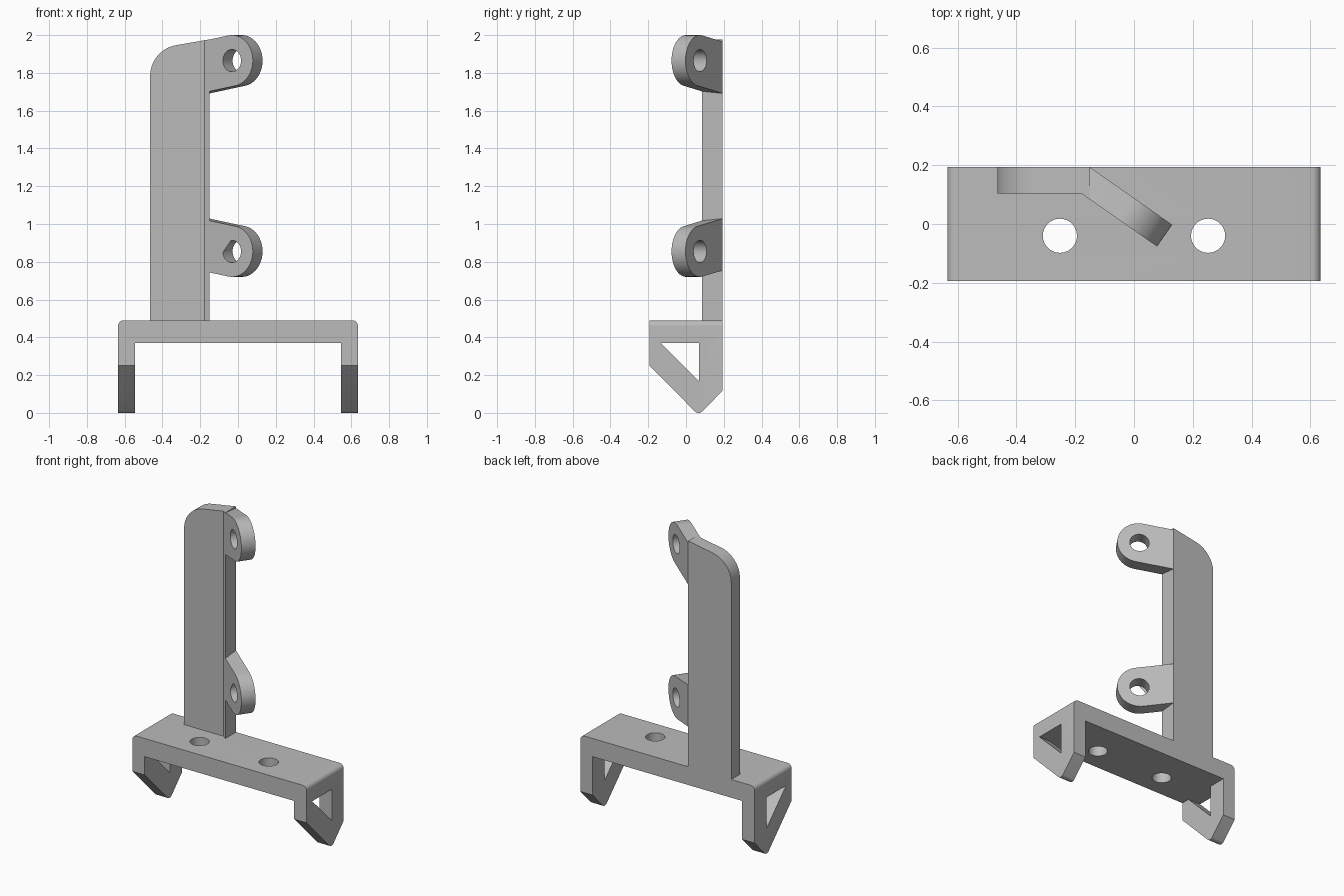
import bpy
import bmesh
from math import cos, sin, tan, radians, pi
from mathutils import Matrix, Vector

default = bpy.data.objects.get("Cube")
if default:
    bpy.data.objects.remove(default, do_unlink=True)

# Material
grey = bpy.data.materials.new("mid_grey")
grey.use_nodes = True
COLOR = (0.5, 0.5, 0.5, 1)
grey.diffuse_color = COLOR
grey.node_tree.nodes["Principled BSDF"].inputs["Base Color"].default_value = COLOR

# Main dimensions
HALF_W, HALF_D = 0.635, 0.193
DECK_TOP, DECK_BOTTOM = 0.49, 0.37
THICK = 0.09
FRONT_Y = HALF_D - THICK
BEND_X, EDGE_X = -0.178, -0.15
BEND = radians(35)
SLOPE = radians(10)


def arc(cx, cy, r, start, end, steps=16):
    return [(cx + r * cos(radians(start + (end - start) * i / steps)),
             cy + r * sin(radians(start + (end - start) * i / steps)))
            for i in range(steps + 1)]


def circle(cx, cy, r):
    return arc(cx, cy, r, 0, 360, 48)[:-1]


def prism(name, loops, depth):
    """Extrude closed loops (outline, then holes) evenly about the local xy plane."""
    curve = bpy.data.curves.new(name, "CURVE")
    curve.dimensions = "2D"
    curve.fill_mode = "BOTH"
    curve.extrude = depth / 2
    for loop in loops:
        spline = curve.splines.new("POLY")
        spline.points.add(len(loop) - 1)
        for point, (u, v) in zip(spline.points, loop):
            point.co = (u, v, 0, 1)
        spline.use_cyclic_u = True
    temp = bpy.data.objects.new(name + "_curve", curve)
    bpy.context.collection.objects.link(temp)
    bpy.context.view_layer.update()
    mesh = bpy.data.meshes.new_from_object(
        temp.evaluated_get(bpy.context.evaluated_depsgraph_get()))
    bpy.data.objects.remove(temp, do_unlink=True)
    bm = bmesh.new()
    bm.from_mesh(mesh)
    bmesh.ops.remove_doubles(bm, verts=bm.verts, dist=1e-5)
    bmesh.ops.recalc_face_normals(bm, faces=bm.faces)
    bm.to_mesh(mesh)
    bm.free()
    mesh.materials.clear()
    mesh.materials.append(grey)
    obj = bpy.data.objects.new(name, mesh)
    bpy.context.collection.objects.link(obj)
    return obj


def place(obj, u_axis, v_axis, origin=(0, 0, 0)):
    u, v = Vector(u_axis), Vector(v_axis)
    rot = Matrix((u, v, u.cross(v))).transposed().to_4x4()
    obj.data.transform(Matrix.Translation(origin) @ rot)
    return obj


def combine(obj, tool, operation):
    """Apply a boolean and discard the tool object."""
    tool.hide_render = True
    mod = obj.modifiers.new(operation, "BOOLEAN")
    mod.operation, mod.object, mod.solver = operation, tool, "EXACT"
    bpy.context.view_layer.update()
    mesh = bpy.data.meshes.new_from_object(
        obj.evaluated_get(bpy.context.evaluated_depsgraph_get()))
    obj.modifiers.clear()
    obj.data = mesh
    bpy.data.objects.remove(tool, do_unlink=True)


def finish(obj):
    bpy.ops.object.select_all(action="DESELECT")
    obj.select_set(True)
    bpy.context.view_layer.objects.active = obj
    bpy.ops.object.shade_smooth_by_angle(angle=radians(30))


X, Y, Z = (1, 0, 0), (0, 1, 0), (0, 0, 1)

# Base: channel section trimmed to the hooked side profile
R = 0.03
INNER = HALF_W - THICK
channel = (arc(HALF_W - R, DECK_TOP - R, R, 0, 90, 8)
           + arc(R - HALF_W, DECK_TOP - R, R, 90, 180, 8)
           + [(-HALF_W, -0.1), (-INNER, -0.1), (-INNER, DECK_BOTTOM),
              (INNER, DECK_BOTTOM), (INNER, -0.1), (HALF_W, -0.1)])
base = place(prism("base_channel", [channel], 2 * HALF_D), X, Z)

side = ([(-HALF_D, 0.6), (-HALF_D, 0.25)]
        + arc(0.067, R, R, 225, 315, 8)
        + [(HALF_D, 0.117), (HALF_D, 0.6)])
window = [(-0.135, DECK_BOTTOM), (0.07, 0.165), (0.07, DECK_BOTTOM)]
combine(base, place(prism("side_profile", [side, window], 2), Y, Z), "INTERSECT")

for x in (-0.252, 0.252):
    drill = prism("screw_hole", [circle(x, -0.04, 0.058)], 2)
    combine(base, drill, "DIFFERENCE")
finish(base)

# Upright: bent plan section trimmed to the rounded front outline
LEFT = -0.465
edge_y = FRONT_Y - (EDGE_X - BEND_X) * tan(BEND)
plan = [(LEFT, HALF_D), (LEFT, FRONT_Y), (BEND_X, FRONT_Y),
        (EDGE_X, edge_y), (EDGE_X, HALF_D)]
upright = prism("upright", [plan], 6)
front = ([(LEFT, DECK_TOP), (0, DECK_TOP), (0, 1.972 - BEND_X * tan(SLOPE))]
         + arc(LEFT + 0.165, 1.784, 0.165, 100, 180))
combine(upright, place(prism("front_outline", [front], 2), X, Z), "INTERSECT")
finish(upright)

# Ears: rounded angled tabs with a pin hole, butted to the upright's edge
EAR_R, EAR_U = 0.135, 0.178
along = Vector((cos(BEND), -sin(BEND), 0))
ahead = Vector((-sin(BEND), -cos(BEND), 0))
front_u = (EDGE_X - BEND_X) / cos(BEND)
back_u = front_u - THICK * tan(BEND)


def ear(name, z, tilt):
    t = tan(tilt)
    half = EAR_R / cos(tilt)
    drop = t * (back_u - EAR_U)
    deg = tilt * 180 / pi
    outline = ([(back_u, half + drop), (back_u, -half + drop)]
               + arc(EAR_U, 0, EAR_R, deg - 90, deg + 90, 32))
    obj = prism(name, [outline, circle(EAR_U, 0, 0.059)], THICK)
    # Rake the root so it meets the upright squarely
    for v in obj.data.vertices:
        if v.co.x < back_u + 0.001 and v.co.z > 0:
            v.co.x += front_u - back_u
            v.co.y += (front_u - back_u) * t
    origin = Vector((BEND_X, FRONT_Y, z)) - ahead * THICK / 2
    finish(place(obj, along, Z, origin))


ear("upper_ear", 1.865, SLOPE)
ear("lower_ear", 0.855, -SLOPE)
